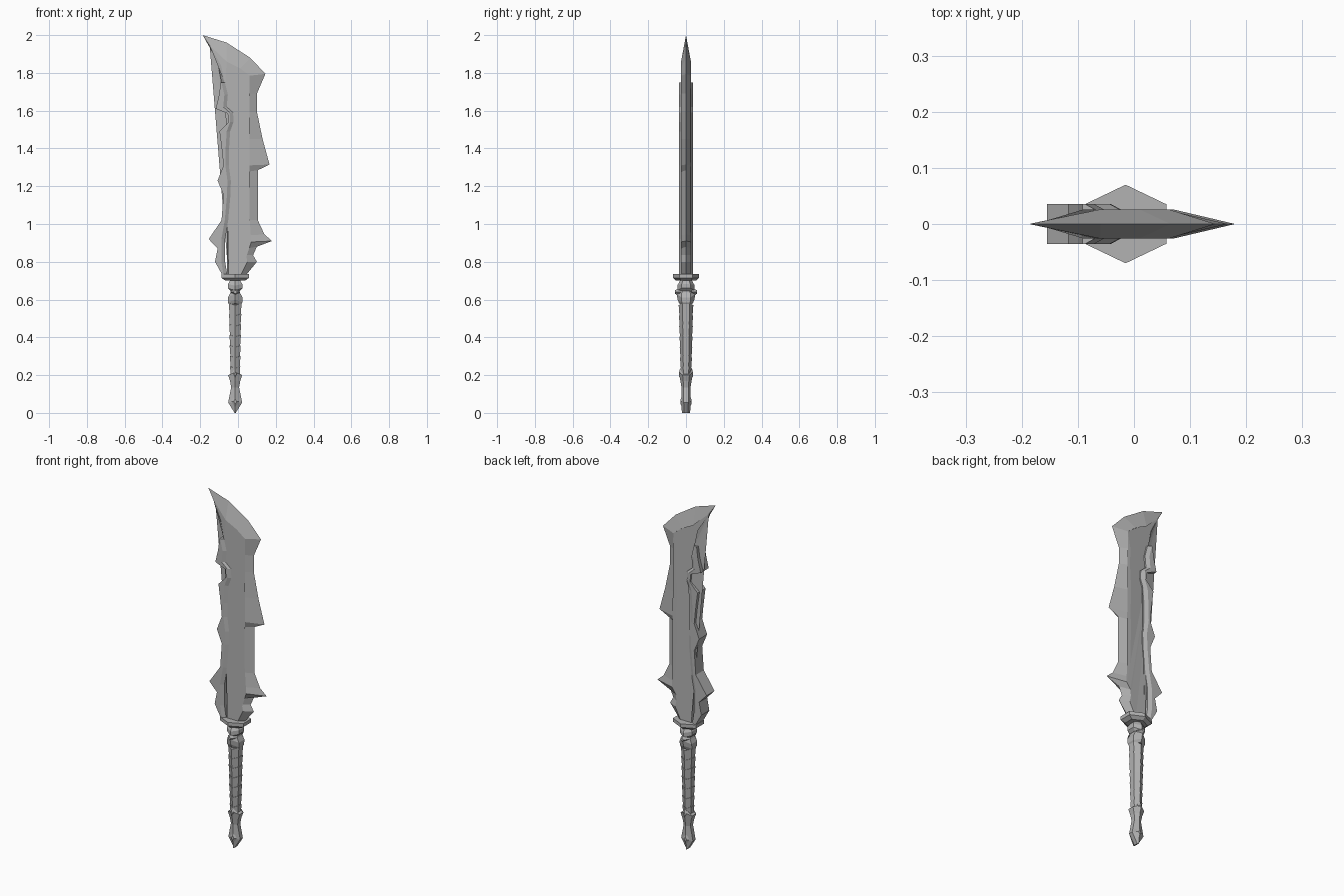
import bpy, bmesh

cube = bpy.data.objects.get("Cube")
if cube:
    bpy.data.objects.remove(cube, do_unlink=True)

steel = bpy.data.materials.new("grey steel")
steel.use_nodes = True
GREY = (0.45, 0.45, 0.45, 1)
steel.diffuse_color = GREY
steel.node_tree.nodes["Principled BSDF"].inputs["Base Color"].default_value = GREY

AXIS = -0.015   # x of the handle axis


def finish(bm, name):
    bmesh.ops.recalc_face_normals(bm, faces=bm.faces)
    mesh = bpy.data.meshes.new(name)
    bm.to_mesh(mesh)
    bm.free()
    mesh.materials.append(steel)
    obj = bpy.data.objects.new(name, mesh)
    bpy.context.collection.objects.link(obj)
    return obj


def bridge(bm, a, b):
    n = len(a)
    for i in range(n):
        j = (i + 1) % n
        bm.faces.new((a[i], a[j], b[j], b[i]))


def hex_loft(name, rings):
    """Six-sided loft; each ring is (z, half width, half depth, ridge rise)."""
    bm = bmesh.new()
    loops = []
    for z, rx, ry, rise in rings:
        shape = [(0, -1), (1, -.5), (1, .5), (0, 1), (-1, .5), (-1, -.5)]
        loops.append([bm.verts.new((AXIS + u * rx, v * ry, z + (rise if u == 0 else 0)))
                      for u, v in shape])
    for a, b in zip(loops, loops[1:]):
        bridge(bm, a, b)
    bm.faces.new(loops[0])
    bm.faces.new(loops[-1])
    return finish(bm, name)


def gem(name, z, half_w, half_h, y_in, y_out):
    """Pointed diamond on the front, repeated on the back."""
    for side, tag in ((-1, "front"), (1, "back")):
        bm = bmesh.new()
        base = [bm.verts.new((AXIS + u * half_w, side * y_in, z + v * half_h))
                for u, v in ((0, -1), (1, 0), (0, 1), (-1, 0))]
        top = [bm.verts.new((AXIS + u * half_w * .4, side * y_out, z + v * half_h * .4))
               for u, v in ((0, -1), (1, 0), (0, 1), (-1, 0))]
        bridge(bm, base, top)
        bm.faces.new(base)
        bm.faces.new(top)
        finish(bm, name + "_" + tag)


# Blade: sharp outer edge paired with the border of the flat: (x, z, flat x, flat z)
blade_edge = [
    (-.187, 2.0, -.15, 1.945), (-.06, 1.96, -.06, 1.86), (.065, 1.88, .01, 1.825),
    (.145, 1.795, .062, 1.785), (.10, 1.69, .045, 1.69), (.10, 1.595, .048, 1.595),
    (.13, 1.45, .04, 1.45), (.167, 1.315, .055, 1.31), (.105, 1.285, .04, 1.275),
    (.105, 1.02, .047, 1.02), (.14, .945, .06, .94), (.18, .91, .07, .905),
    (.10, .88, .046, .87), (.08, .835, .042, .835), (.10, .80, .05, .80),
    (.035, .72, .01, .72), (-.06, .72, -.05, .72), (-.05, 1.2, -.04, 1.2),
    (-.045, 1.5, -.035, 1.5), (-.075, 1.65, -.06, 1.65), (-.09, 1.76, -.068, 1.74),
    (-.11, 1.865, -.09, 1.84)]
bm = bmesh.new()
edge = [bm.verts.new((x, 0, z)) for x, z, _, _ in blade_edge]
for y in (-.026, .026):
    flat = [bm.verts.new((fx, y * (.3 if i == 0 else 1), fz))
            for i, (_, _, fx, fz) in enumerate(blade_edge)]
    bridge(bm, edge, flat)
    face = bm.faces.new(flat)
    bmesh.ops.triangulate(bm, faces=[face])
finish(bm, "blade")

# Jagged spine plate: (z, outer x, inner border x, rise of the inner border)
spine_steps = [
    (.72, -.077, -.075, 0), (.80, -.122, -.088, 0), (.87, -.108, -.088, 0),
    (.92, -.155, -.088, 0), (1.02, -.087, -.07, 0), (1.155, -.077, -.058, 0),
    (1.23, -.108, -.056, 0), (1.31, -.077, -.067, 0), (1.39, -.085, -.066, 0),
    (1.49, -.098, -.06, 0), (1.54, -.05, -.042, 0), (1.585, -.055, -.044, .005),
    (1.61, -.118, -.078, .01), (1.685, -.10, -.072, 0), (1.75, -.092, -.088, 0)]
bm = bmesh.new()
loops = []
for z, outer, inner, rise in spine_steps:
    section = [(outer, -.036, 0), (inner, -.036, rise), (inner + .02, -.025, rise),
               (inner + .02, .025, rise), (inner, .036, rise), (outer, .036, 0)]
    loops.append([bm.verts.new((x, y, z + dz)) for x, y, dz in section])
for a, b in zip(loops, loops[1:]):
    bridge(bm, a, b)
bm.faces.new(loops[0])
bm.faces.new(loops[-1])
finish(bm, "spine_plate")

# Guard
hex_loft("guard", [(.70, .052, .052, 0), (.715, .073, .07, 0), (.735, .073, .07, 0)])

# Collar: two swollen bands that bend toward each other, with gems between
hex_loft("upper_collar", [(.645, .024, .034, -.01), (.66, .038, .046, -.012),
                          (.682, .038, .046, -.008), (.705, .024, .03, 0)])
hex_loft("lower_collar", [(.57, .03, .036, .01), (.585, .038, .044, .014),
                          (.612, .038, .05, .018), (.635, .026, .045, .012),
                          (.65, .022, .03, 0)])
gem("collar_gem", .64, .026, .024, .03, .058)

# Grip: stacked wraps, each flaring slightly toward its top
WRAPS = 7
rings = []
for i in range(WRAPS):
    for t, flare in ((0, 0), (1, .003)):
        k = (i + t) / WRAPS
        rings.append((.19 + .39 * k, .023 + .008 * k + flare, .026 + .01 * k + flare, -.01))
hex_loft("grip", rings)

# Pommel: flared cuff, narrow waist and a chisel-shaped end
hex_loft("pommel", [(0, .003, .022, 0), (.055, .037, .024, 0), (.075, .033, .024, 0),
                    (.135, .021, .024, 0), (.17, .027, .03, 0), (.20, .037, .036, .015),
                    (.205, .026, .032, .03)])
gem("pommel_gem", .06, .02, .035, .02, .028)
gem("cuff_gem", .205, .014, .03, .025, .038)
